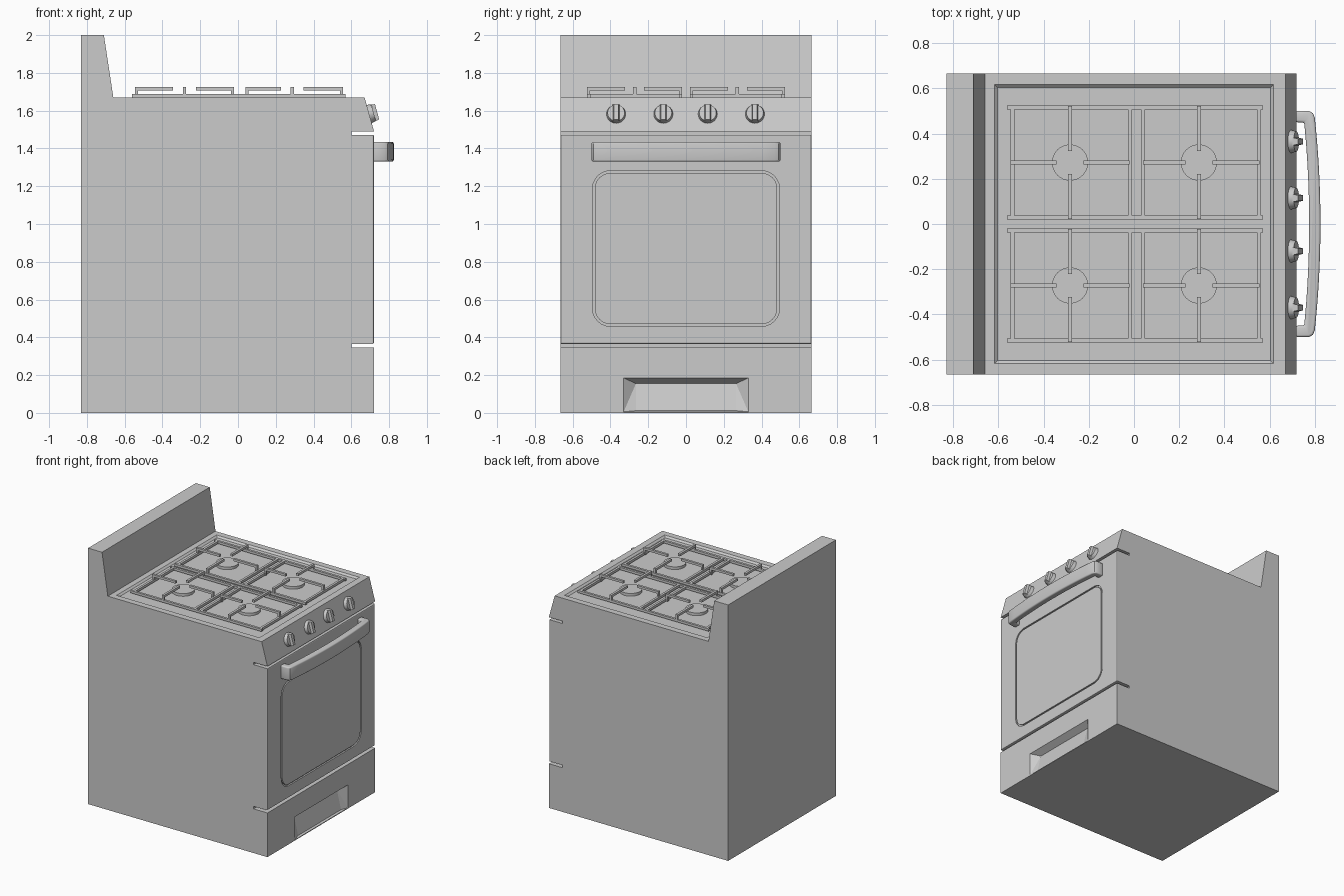
import bpy, bmesh, math
from mathutils import Matrix, Vector

if "Cube" in bpy.data.objects:
    bpy.data.objects.remove(bpy.data.objects["Cube"])

grey = bpy.data.materials.new("light grey enamel")
grey.diffuse_color = (0.6, 0.6, 0.6, 1)
grey.use_nodes = True
grey.node_tree.nodes["Principled BSDF"].inputs["Base Color"].default_value = grey.diffuse_color


def finish(name, bm):
    bmesh.ops.recalc_face_normals(bm, faces=bm.faces)
    me = bpy.data.meshes.new(name)
    bm.to_mesh(me)
    bm.free()
    me.materials.append(grey)
    ob = bpy.data.objects.new(name, me)
    bpy.context.collection.objects.link(ob)
    return ob


def prism(name, pts, place):
    """Extrude a 2D outline; place(u, v, side) gives the 3D point for side 0 or 1."""
    bm = bmesh.new()
    a, b = [[bm.verts.new(place(u, v, s)) for u, v in pts] for s in (0, 1)]
    bm.faces.new(a)
    bm.faces.new(b)
    n = len(pts)
    for i in range(n):
        j = (i + 1) % n
        bm.faces.new((a[i], a[j], b[j], b[i]))
    return finish(name, bm)


def add_box(bm, x0, x1, y0, y1, z0, z1):
    m = Matrix.Translation(((x0 + x1) / 2, (y0 + y1) / 2, (z0 + z1) / 2))
    m = m @ Matrix.Diagonal((abs(x1 - x0), abs(y1 - y0), abs(z1 - z0), 1))
    return bmesh.ops.create_cube(bm, size=1, matrix=m)


def hull(name, pts):
    bm = bmesh.new()
    bmesh.ops.convex_hull(bm, input=[bm.verts.new(p) for p in pts])
    return finish(name, bm)


def activate(ob):
    bpy.ops.object.select_all(action='DESELECT')
    ob.select_set(True)
    bpy.context.view_layer.objects.active = ob


def cut(ob, cutter):
    mod = ob.modifiers.new("cut", 'BOOLEAN')
    mod.operation = 'DIFFERENCE'
    mod.solver = 'EXACT'
    mod.object = cutter
    activate(ob)
    bpy.ops.object.modifier_apply(modifier=mod.name)
    bpy.data.objects.remove(cutter)


def bevel(ob, width, segments):
    mod = ob.modifiers.new("bevel", 'BEVEL')
    mod.width, mod.segments, mod.limit_method = width, segments, 'ANGLE'
    mod.angle_limit = math.radians(40)
    activate(ob)
    bpy.ops.object.modifier_apply(modifier=mod.name)
    bpy.ops.object.shade_smooth_by_angle(angle=math.radians(35))


W = 0.665          # half width of the range
TOP = 1.67         # cooktop height
FLOOR = 1.657      # sunken cooktop floor

# Body: side profile with backsplash, control panel and the two door gaps
profile = [(-0.83, 0), (0.72, 0), (0.72, 0.345), (0.60, 0.345), (0.60, 0.365),
           (0.70, 0.365), (0.70, 1.472), (0.60, 1.472), (0.60, 1.49), (0.72, 1.49),
           (0.67, TOP), (-0.66, TOP), (-0.71, 2.0), (-0.83, 2.0)]
body = prism("range_body", profile, lambda u, v, s: (u, W * (2 * s - 1), v))

# Sunken cooktop
cut(body, hull("cooktop_cutter",
               [(sx * r, sy * r, z) for sx in (-1, 1) for sy in (-1, 1)
                for r, z in ((0.603, FLOOR), (0.617, TOP), (0.617, TOP + 0.02))]))
# Sloped finger recess in the bottom drawer
cut(body, hull("drawer_cutter",
               [p for s in (-1, 1) for p in
                ((0.72, s * 0.33, 0.185), (0.72, s * 0.33, 0.006),
                 (0.74, s * 0.33, 0.185), (0.74, s * 0.33, 0.006),
                 (0.67, s * 0.265, 0.155), (0.705, s * 0.265, 0.012))]))

# Oven door
bm = bmesh.new()
add_box(bm, 0.70, 0.72, -W, W, 0.365, 1.472)
door = finish("oven_door", bm)
mod_edges = bmesh.new()
mod_edges.from_mesh(door.data)
front = [e for e in mod_edges.edges if all(v.co.x > 0.715 for v in e.verts)]
bmesh.ops.bevel(mod_edges, geom=front, offset=0.007, segments=2, profile=0.5, affect='EDGES')
mod_edges.to_mesh(door.data)
mod_edges.free()


# Rounded groove around the door window
def rounded(hy, hz, r, steps=6):
    out = []
    for k, (sy, sz) in enumerate(((1, 1), (-1, 1), (-1, -1), (1, -1))):
        for i in range(steps + 1):
            a = math.pi / 2 * (k + i / steps)
            out.append((sy * (hy - r) + r * math.cos(a), 0.87 + sz * (hz - r) + r * math.sin(a)))
    return out


bm = bmesh.new()
loops = [[bm.verts.new((x, y, z)) for y, z in rounded(0.495 - d, 0.412 - d, 0.095 - d)]
         for d, x in ((0, 0.74), (0, 0.708), (0.012, 0.708), (0.012, 0.74))]
for k in range(4):
    p, q = loops[k], loops[(k + 1) % 4]
    for i in range(len(p)):
        j = (i + 1) % len(p)
        bm.faces.new((p[i], p[j], q[j], q[i]))
cut(door, finish("groove_cutter", bm))

# Bowed door handle
ys = [-0.47 + 0.94 * i / 16 for i in range(17)]
outer = [(0.825 - 0.025 * (y / 0.47) ** 2, y) for y in ys]
inner = [(0.775 - 0.022 * (y / 0.45) ** 2, y) for y in (0.45 - 0.9 * i / 16 for i in range(17))]
outline = ([(0.715, -0.5), (0.775, -0.5), (0.792, -0.49)] + outer +
           [(0.792, 0.49), (0.775, 0.5), (0.715, 0.5), (0.715, 0.45)] + inner + [(0.715, -0.45)])
handle = prism("door_handle", outline, lambda u, v, s: (u, v, (1.33, 1.435)[s]))
bevel(handle, 0.01, 3)

# Control knobs, set square to the tilted panel
normal = Vector((0.18, 0, 0.05)).normalized()
tilt = normal.to_track_quat('Z', 'Y').to_matrix().to_4x4()
for i, y in enumerate((-0.37, -0.12, 0.115, 0.365)):
    bm = bmesh.new()
    bmesh.ops.create_cone(bm, cap_ends=True, segments=32, radius1=0.052, radius2=0.045,
                          depth=0.03, matrix=Matrix.Translation((0, 0, 0.01)))
    grip = hull_pts = [bm.verts.new((sx * w, sy * l, z)) for sx in (-1, 1) for sy in (-1, 1)
                       for w, l, z in ((0.018, 0.046, 0.02), (0.012, 0.042, 0.044))]
    bmesh.ops.convex_hull(bm, input=grip)
    # grip ridge runs up the panel
    ridge = (Matrix(((normal.x, 0, 0, 0), (0, 1, 0, 0), (0, 0, 1, 0), (0, 0, 0, 1))))
    up = normal.cross(Vector((0, -1, 0))).normalized()
    frame = Matrix((Vector((0, 1, 0)), up, normal)).transposed().to_4x4()
    bm.transform(Matrix.Translation((0.694, y, 1.582)) @ frame)
    knob = finish("control_knob_%d" % (i + 1), bm)
    activate(knob)
    bpy.ops.object.shade_smooth_by_angle(angle=math.radians(30))

# Grates and burners, mirrored across the cooktop
T = 0.009                       # half bar thickness
LOW, MID, HIGH = 1.668, 1.687, 1.724
for side, label in ((1, "back"), (-1, "front")):
    bm = bmesh.new()
    for y in (0.029, 0.515):
        add_box(bm, -0.562, 0.57, side * (y - T), side * (y + T), LOW, MID)
    for x in (-0.537, -0.017, 0.04, 0.553):
        add_box(bm, x - T, x + T, side * 0.022, side * 0.523, LOW, MID)
    # raised fingers with a bent-down outer end
    for cx, x0, x1 in ((-0.283, -0.546, -0.021), (0.287, 0.04, 0.555)):
        cy = 0.272
        for end, tip, d in ((x0, cx - 0.06, 1), (x1, cx + 0.06, -1)):
            add_box(bm, end, tip, side * cy - T, side * cy + T, 1.706, HIGH)
            add_box(bm, end, end + d * 0.016, side * cy - T, side * cy + T, LOW, 1.706)
        for end, tip, d in ((0.022, cy - 0.05, 1), (0.523, cy + 0.05, -1)):
            add_box(bm, cx - T, cx + T, side * end, side * tip, 1.706, HIGH)
            add_box(bm, cx - T, cx + T, side * end, side * (end + d * 0.016), LOW, 1.706)
        # burner under the fingers
        b = bmesh.new()
        bmesh.ops.create_cone(b, cap_ends=True, segments=32, radius1=0.08, radius2=0.08,
                              depth=0.026, matrix=Matrix.Translation((cx, side * cy, 1.665)))
        burner = finish("burner_%s_%s" % (label, "left" if cx < 0 else "right"), b)
        activate(burner)
        bpy.ops.object.shade_smooth_by_angle(angle=math.radians(30))
    finish("grate_" + label, bm)
